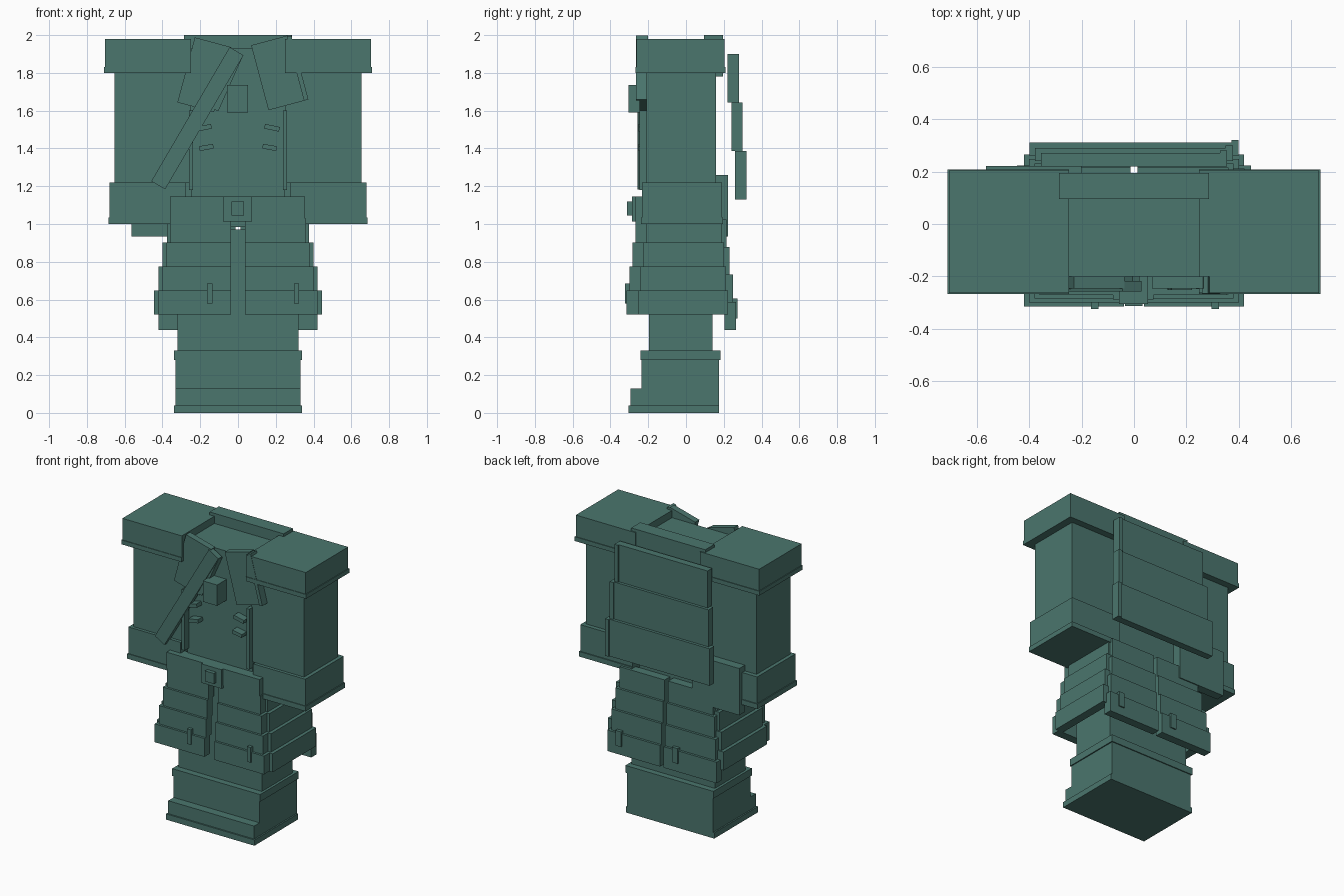
import bpy
import math
from mathutils import Matrix, Vector

cube = bpy.data.objects.get("Cube")
if cube:
    bpy.data.objects.remove(cube, do_unlink=True)

teal = bpy.data.materials.new("dark_teal")
teal.use_nodes = True
COLOR = (0.07, 0.18, 0.155, 1)
teal.diffuse_color = COLOR
teal.node_tree.nodes["Principled BSDF"].inputs["Base Color"].default_value = COLOR


def box(name, x, y, z, tilt=0):
    """Box from (min, max) ranges, optionally tilted about its centre in the front plane."""
    size = Vector((x[1] - x[0], y[1] - y[0], z[1] - z[0]))
    mid = Vector((x[0] + x[1], y[0] + y[1], z[0] + z[1])) / 2
    bpy.ops.mesh.primitive_cube_add(size=1)
    ob = bpy.context.object
    ob.name = ob.data.name = name
    ob.data.transform(Matrix.Rotation(math.radians(tilt), 4, 'Y') @ Matrix.Diagonal((*size, 1)))
    ob.location = mid
    ob.data.materials.append(teal)
    return ob


def pair(name, x, y, z, tilt=0):
    """Box on the left (+x) and its mirror on the right."""
    box("left_" + name, x, y, z, tilt)
    box("right_" + name, (-x[1], -x[0]), y, z, -tilt)


# Boots
box("sole", (-.34, .34), (-.305, .175), (0, .04))
box("boot_toe", (-.33, .33), (-.295, -.2), (.04, .13))
box("boot", (-.33, .33), (-.235, .175), (.04, .28))
box("boot_rim", (-.338, .338), (-.24, .182), (.28, .33))

# Body
box("legs", (-.32, .32), (-.195, .14), (.33, .97))
box("torso", (-.25, .25), (-.2, .155), (.985, 1.93))
box("back_collar", (-.285, .285), (.095, .195), (1.78, 2.0))

# Arms
pair("sleeve", (.25, .655), (-.21, .16), (1.22, 1.80))
pair("shoulder_cap", (.248, .705), (-.263, .203), (1.83, 1.98))
pair("shoulder_rim", (.248, .71), (-.267, .208), (1.80, 1.83))
pair("cuff", (.278, .68), (-.232, .19), (1.035, 1.22))
pair("cuff_rim", (.278, .686), (-.237, .197), (1.0, 1.035))

# Layered skirt plates, each row wider and further out than the one above
for i in range(4):
    top, low = 1.03 - .1275 * i, .9025 - .1275 * i
    front = -.268 - .0155 * i
    pair(f"front_skirt_{i + 1}", (.038, .36 + .02 * i), (front, front + .06), (low, top))
    side = .375 + .0235 * i
    pair(f"side_skirt_{i + 1}", (side - .06, side), (-.21 - .015 * i, .19 + .011 * i), (low, top))
    back = .215 + .0165 * i
    pair(f"back_skirt_{i + 1}", (.014, .36 + .02 * i), (back - .06, back),
         (.877 - .1457 * i, 1.023 - .1457 * i))
for j, x in enumerate((-.15, .31)):
    box(f"front_skirt_tab_{j + 1}", (x - .014, x + .014), (-.324, -.3), (.58, .685))
for j, x in enumerate((-.105, .33)):
    box(f"back_skirt_tab_{j + 1}", (x - .022, x + .022), (.25, .273), (.5, .605))

# Belt and hanging pouch
box("belt", (-.36, .355), (-.27, -.19), (1.03, 1.145))
box("buckle", (-.08, .075), (-.287, -.25), (1.013, 1.145))
box("buckle_knob", (-.035, .033), (-.313, -.28), (1.045, 1.118))
box("back_pouch", (-.565, -.2), (.16, .222), (.935, 1.26))

# Overlapping back plates with an edge strip
for i in range(3):
    w, y, top = .355 + .022 * i, .22 + .02 * i, 1.9 - .257 * i
    box(f"back_plate_{i + 1}", (-w, w - .025), (y, y + .05), (top - .257, top))
    box(f"back_plate_strip_{i + 1}", (w - .028, w), (y, y + .06), (top - .257, top))

# Chest details
pair("chest_strip", (.237, .26), (-.247, -.19), (1.18, 1.6))
pair("upper_chest_bar", (.14, .22), (-.252, -.19), (1.497, 1.522), 12)
pair("lower_chest_bar", (.13, .205), (-.252, -.19), (1.393, 1.418), 10)
box("chest_pendant", (-.057, .053), (-.305, -.19), (1.59, 1.735))

# Lapels, their trim and the diagonal sash
box("left_lapel", (.112, .312), (-.245, -.2), (1.622, 1.978), -15)
box("left_lapel_trim", (.304, .328), (-.265, -.2), (1.65, 2.0), -15)
box("right_lapel", (-.278, -.078), (-.245, -.2), (1.612, 1.968), 15)
box("right_lapel_trim", (-.07, -.04), (-.25, -.2), (1.59, 1.9), 24)
box("sash", (-.2575, -.1725), (-.258, -.218), (1.149, 1.971), 30.3)
